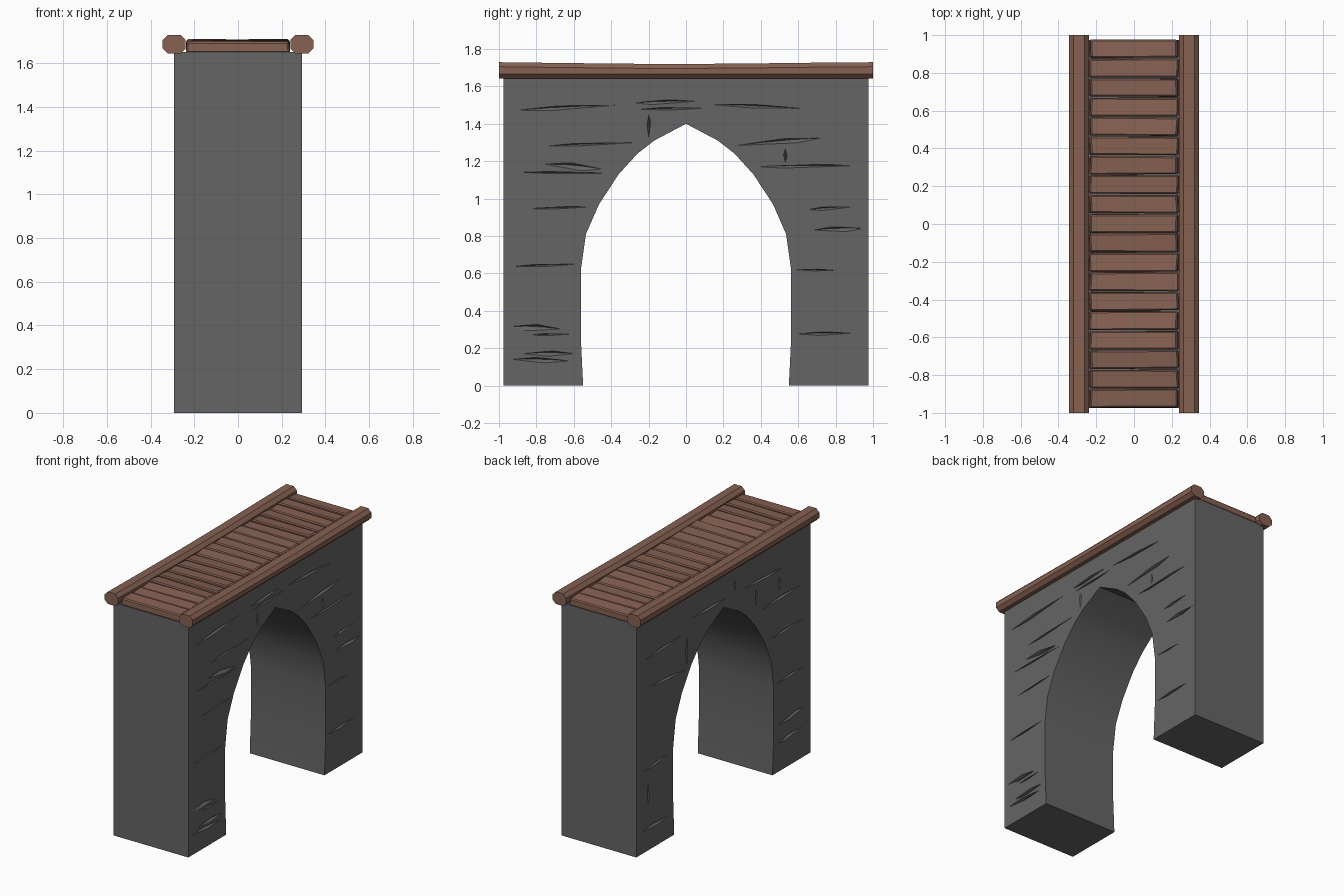
import bpy, bmesh, math, random
from mathutils import Vector, Matrix

if "Cube" in bpy.data.objects:
    bpy.data.objects.remove(bpy.data.objects["Cube"])

random.seed(7)


def material(name, rgb):
    m = bpy.data.materials.new(name)
    m.diffuse_color = (*rgb, 1)
    m.use_nodes = True
    m.node_tree.nodes["Principled BSDF"].inputs["Base Color"].default_value = m.diffuse_color
    return m


stone = material("grey_stone", (0.13, 0.13, 0.13))
wood = material("brown_wood", (0.24, 0.12, 0.085))


def make_object(name, bm, mat=None):
    bmesh.ops.recalc_face_normals(bm, faces=bm.faces[:])
    me = bpy.data.meshes.new(name)
    bm.to_mesh(me)
    bm.free()
    ob = bpy.data.objects.new(name, me)
    bpy.context.collection.objects.link(ob)
    if mat:
        me.materials.append(mat)
    return ob


# Stone wall: pointed-arch profile extruded across the bridge
half_arch = [(0.55, 0), (0.562, 0.25), (0.562, 0.62), (0.535, 0.81), (0.465, 0.97),
             (0.36, 1.13), (0.26, 1.24), (0.17, 1.31)]
profile = [(-0.975, 0)] + [(-y, z) for y, z in half_arch] + [(0, 1.40)]
profile += half_arch[::-1] + [(0.975, 0), (0.975, 1.65), (-0.975, 1.65)]
FACE = 0.293
bm = bmesh.new()
face = bm.faces.new([bm.verts.new((-FACE, y, z)) for y, z in profile])
ext = bmesh.ops.extrude_face_region(bm, geom=[face])
bmesh.ops.translate(bm, vec=(2 * FACE, 0, 0),
                    verts=[v for v in ext["geom"] if isinstance(v, bmesh.types.BMVert)])
wall = make_object("arched_stone_wall", bm, stone)

# Cracks between stones: (y start, z start, y end, z end, width)
right_cracks = [
    (-0.94, 1.47, -0.34, 1.50, 0.025), (-0.30, 1.51, 0.07, 1.52, 0.025),
    (0.09, 1.505, 0.65, 1.48, 0.02), (-0.28, 1.475, 0.14, 1.485, 0.015),
    (-0.20, 1.455, -0.20, 1.32, 0.02), (-0.77, 1.28, -0.24, 1.30, 0.015),
    (-0.78, 1.185, -0.43, 1.155, 0.04), (-0.92, 1.14, -0.37, 1.135, 0.012),
    (0.24, 1.28, 0.75, 1.325, 0.03), (0.53, 1.27, 0.53, 1.19, 0.02),
    (0.35, 1.17, 0.91, 1.175, 0.02), (-0.87, 0.945, -0.49, 0.955, 0.012),
    (0.64, 0.94, 0.90, 0.955, 0.02), (0.66, 0.83, 0.965, 0.84, 0.03),
    (-0.95, 0.635, -0.565, 0.65, 0.014), (0.565, 0.62, 0.82, 0.615, 0.01),
    (-0.96, 0.315, -0.65, 0.30, 0.04), (-0.84, 0.27, -0.60, 0.275, 0.012),
    (-0.89, 0.17, -0.58, 0.17, 0.03), (-0.95, 0.14, -0.60, 0.13, 0.03),
    (0.57, 0.275, 0.91, 0.28, 0.02)]
left_cracks = [
    (0.38, 1.12, 0.84, 1.15, 0.025), (0.60, 0.60, 0.92, 0.57, 0.02),
    (0.84, 0.48, 0.84, 0.32, 0.02), (0.60, 0.16, 0.93, 0.15, 0.03),
    (0.41, 1.36, 0.41, 1.13, 0.02), (0.45, 1.38, 0.90, 1.36, 0.02),
    (-0.05, 1.45, 0.40, 1.46, 0.025), (-0.13, 1.55, -0.13, 1.46, 0.02),
    (-0.37, 1.40, -0.37, 1.26, 0.02), (-0.70, 1.43, -0.20, 1.44, 0.025),
    (-0.63, 1.40, -0.63, 1.26, 0.02), (-0.90, 1.23, -0.40, 1.22, 0.025),
    (-0.93, 0.98, -0.52, 0.97, 0.02), (-0.93, 0.64, -0.58, 0.63, 0.02),
    (-0.92, 0.35, -0.60, 0.33, 0.035), (-0.90, 0.22, -0.60, 0.20, 0.03)]


def crack(bm, side, y0, z0, y1, z1, width):
    a, b = Vector((y0, z0)), Vector((y1, z1))
    along = b - a
    across = Vector((-along.y, along.x)).normalized() * width
    t, u = random.uniform(0.25, 0.75), random.uniform(0.25, 0.75)
    out, deep = side * (FACE + 0.004), side * (FACE - 0.018)
    outer = [a, a + along * t + across * 0.55, b, a + along * u - across * 0.55]
    inner = [a + along * 0.35 + across * 0.2, a + along * 0.65 + across * 0.2]
    verts = [bm.verts.new((out, p.x, p.y)) for p in outer]
    verts += [bm.verts.new((deep, p.x, p.y)) for p in inner]
    bmesh.ops.convex_hull(bm, input=verts)


bm = bmesh.new()
for side, cracks in ((1, right_cracks), (-1, left_cracks)):
    for c in cracks:
        crack(bm, side, *c)
cutter = make_object("crack_cutter", bm)
cutter.hide_render = True
cutter.hide_viewport = False
mod = wall.modifiers.new("cracks", "BOOLEAN")
mod.operation = "DIFFERENCE"
mod.solver = "EXACT"
mod.use_self = True
mod.object = cutter
bpy.context.view_layer.objects.active = wall
wall.select_set(True)
bpy.ops.object.modifier_apply(modifier=mod.name)
bpy.data.objects.remove(cutter)
bpy.ops.object.shade_smooth_by_angle(angle=math.radians(30))

# Side rails: chamfered beams that sag slightly in the middle
bm = bmesh.new()
hw, hh, c = 0.053, 0.043, 0.024
section = [(hw, -hh + c), (hw, hh - c), (hw - c, hh), (c - hw, hh),
           (-hw, hh - c), (-hw, c - hh), (c - hw, -hh), (hw - c, -hh)]
rings = []
for y, sag in ((-1, 0), (-0.6, -0.005), (-0.2, -0.009), (0.25, -0.008), (0.65, -0.003), (1, 0)):
    rings.append([bm.verts.new((0.292 + x, y, 1.686 + z + sag * (z > 0))) for x, z in section])
for r0, r1 in zip(rings, rings[1:]):
    for i in range(8):
        j = (i + 1) % 8
        bm.faces.new((r0[i], r0[j], r1[j], r1[i]))
bm.faces.new(rings[0])
bm.faces.new(rings[-1])
rails = make_object("side_rails", bm, wood)
rails.modifiers.new("other_side", "MIRROR")

# Deck planks: 19 uneven, slightly tilted boards with chipped edges
bm = bmesh.new()
pitch = 1.955 / 19
for i in range(19):
    y = -0.975 + pitch * (i + 0.5)
    geo = bmesh.ops.create_cube(bm, size=1, matrix=Matrix.Translation((0, y, 1.673))
                                @ Matrix.Diagonal((0.475, 0.097, 0.052, 1)))
    verts = geo["verts"]
    tilt, roll = random.uniform(-0.10, 0.10), random.uniform(-0.012, 0.012)
    for v in verts:
        if v.co.z > 1.673:
            v.co.x *= random.uniform(0.95, 1.0)
            v.co.z += (v.co.y - y) * tilt + v.co.x * roll + random.uniform(0, 0.007)
        v.co.y += random.uniform(-0.003, 0.003)
    edges = list({e for v in verts for e in v.link_edges})
    bmesh.ops.bevel(bm, geom=edges, offset=0.007, segments=1, affect="EDGES")
make_object("deck_planks", bm, wood)
